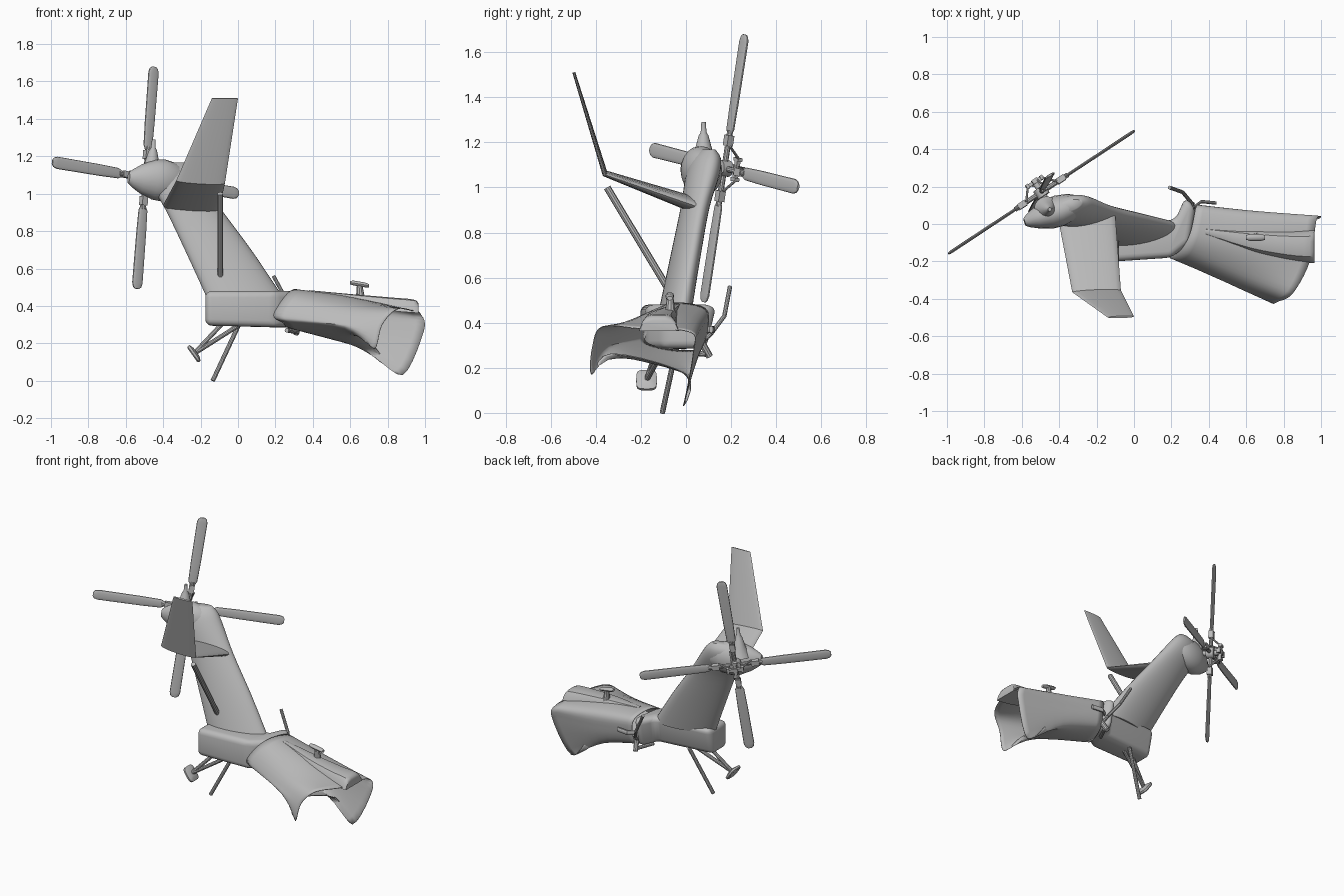
import bpy, bmesh, math
from mathutils import Vector as V

if "Cube" in bpy.data.objects:
    bpy.data.objects.remove(bpy.data.objects["Cube"])

paint = bpy.data.materials.new("plain_grey")
paint.diffuse_color = (0.5, 0.5, 0.5, 1)
paint.use_nodes = True
paint.node_tree.nodes["Principled BSDF"].inputs["Base Color"].default_value = paint.diffuse_color


def finish(name, bm, thick=0, angle=35):
    bmesh.ops.recalc_face_normals(bm, faces=bm.faces)
    me = bpy.data.meshes.new(name)
    bm.to_mesh(me)
    bm.free()
    me.materials.append(paint)
    ob = bpy.data.objects.new(name, me)
    bpy.context.collection.objects.link(ob)
    if thick:
        m = ob.modifiers.new("shell", 'SOLIDIFY')
        m.thickness = thick
    bpy.ops.object.select_all(action='DESELECT')
    ob.select_set(True)
    bpy.context.view_layer.objects.active = ob
    bpy.ops.object.shade_smooth_by_angle(angle=math.radians(angle))
    return ob


def loft(name, rings, caps=True, thick=0, angle=35):
    bm = bmesh.new()
    rows = [[bm.verts.new(p) for p in r] for r in rings]
    n = len(rows[0])
    for a, b in zip(rows, rows[1:]):
        for i in range(n):
            bm.faces.new((a[i], a[(i + 1) % n], b[(i + 1) % n], b[i]))
    if caps:
        bm.faces.new(rows[0])
        bm.faces.new(rows[-1])
    return finish(name, bm, thick, angle)


def oval(c, u, v, n=20, e=1.0):
    """Super-ellipse ring around c with half axes u and v."""
    c, u, v, out = V(c), V(u), V(v), []
    for i in range(n):
        a = 2 * math.pi * i / n
        f = lambda s: math.copysign(abs(s) ** e, s)
        out.append(c + u * f(math.cos(a)) + v * f(math.sin(a)))
    return out


def spline(a, b, c, d, t):
    return 0.5 * (2 * b + (c - a) * t + (2 * a - 5 * b + 4 * c - d) * t * t
                  + (3 * b - a - 3 * c + d) * t ** 3)


def smooth_ring(pts, k=5):
    p = [V(q) for q in pts]
    n = len(p)
    return [spline(p[i - 1], p[i], p[(i + 1) % n], p[(i + 2) % n], j / k)
            for i in range(n) for j in range(k)]


def smooth_rows(rows, k=5):
    r = [rows[0]] + rows + [rows[-1]]
    out = [[spline(*q, j / k) for q in zip(*r[i:i + 4])]
           for i in range(len(rows) - 1) for j in range(k)]
    return out + [rows[-1]]


def rod(name, p, q, r, r2=None, n=10):
    p, q = V(p), V(q)
    d = (q - p).normalized()
    u = d.orthogonal().normalized()
    w = d.cross(u)
    r2 = r if r2 is None else r2
    return loft(name, [oval(p, u * r, w * r, n), oval(q, u * r2, w * r2, n)])


def block(name, c, a, b, d):
    """Box around c with half axes a, b, d."""
    c, a, b, d = V(c), V(a), V(b), V(d)
    ring = lambda o: [o + a + b, o - a + b, o - a - b, o + a - b]
    return loft(name, [ring(c - d), ring(c + d)])


# broken boom shell, flaring to a ragged open end
boom = [
    [(.24, -.175, .31), (.19, -.18, .35), (.25, -.14, .45), (.30, -.05, .49), (.33, .085, .465),
     (.34, .1, .38), (.33, .07, .29), (.30, .0, .275), (.26, -.1, .285)],
    [(.57, -.335, .28), (.57, -.335, .32), (.60, -.28, .395), (.62, -.13, .445), (.64, .05, .415),
     (.64, .065, .31), (.62, .035, .205), (.6, -.03, .195), (.58, -.2, .235)],
    [(.73, -.42, .17), (.77, -.415, .30), (.85, -.37, .385), (.94, -.2, .375), (.975, .02, .36),
     (.995, .035, .27), (.88, -.01, .03), (.74, 0, .17), (.66, -.33, .262)]]
rows = smooth_rows([smooth_ring(r) for r in boom])
loft("boom_shell", rows, caps=False, thick=.004)

# raised spine cover, arched, flaring along the top of the boom
arch = [(-1, -.07), (-.85, -.03), (-.62, -.006), (-.3, 0), (.3, 0), (.62, -.006), (.85, -.03), (1, -.07)]
loft("spine_cover", smooth_rows([
    [V((x, y + h * a, z + b * s)) for a, b in arch]
    for x, y, h, z, s in ((.38, -.04, .02, .484, .5), (.62, -.09, .06, .462, .7),
                          (.82, -.115, .08, .445, 1), (.94, -.12, .088, .434, 1),
                          (.965, -.12, .088, .412, .7))], 3))

# rounded boom tip carrying the fin, its rear wall leaning with the fin
foot = [(-.175, -.205), (.2, -.18), (.3, -.1), (.33, .09), (.275, .152), (.22, .03), (-.175, 0)]
bm = bmesh.new()
f = bm.faces.new([bm.verts.new((x, y, .48)) for x, y in foot])
low = bmesh.ops.extrude_face_region(bm, geom=[f])["geom"]
for v in (g for g in low if isinstance(g, bmesh.types.BMVert)):
    v.co.z = .285 if v.co.x > 0 else .295
    if v.co.y > -.05:
        v.co.y -= .045
bmesh.ops.bevel(bm, geom=bm.edges[:], offset=.035, segments=4, affect='EDGES', profile=.5)
finish("boom_tip", bm)

# swept fin leaning backward
fin = []
for x0, x1, y, t, z, rot in ((-.165, .245, -.05, .065, .44, .17), (-.275, .085, -.005, .06, .68, .17),
                             (-.385, -.085, .04, .058, .91, .18), (-.47, -.19, .075, .068, 1.06, .22),
                             (-.46, -.24, .09, .056, 1.13, .28), (-.40, -.28, .1, .025, 1.168, .3)):
    h = (x1 - x0) / 2
    fin.append(oval(((x0 + x1) / 2, y, z), (h, h * math.tan(rot), 0), (-t * math.sin(rot), t, 0), 28))
loft("fin", smooth_rows(fin, 4), angle=50)

# gearbox fairing, pointed at its outer end
g0, g1 = V((-.585, .01, 1.085)), V((-.25, .12, 1.06))
side = (g1 - g0).cross(V((0, 0, 1))).normalized()
loft("gearbox_fairing", [
    oval(g0.lerp(g1, k), side * .085 * s, V((.01, 0, .112)) * s, 20) for k, s in
    ((0, .25), (.06, .42), (.2, .7), (.4, .95), (.55, 1), (.75, .85), (.92, .5), (1, .1))])
loft("beacon_cone", [oval((x, .078, z), (r, 0, 0), (0, r, 0), 16) for x, z, r in
                     ((-.465, 1.11, .07), (-.46, 1.17, .038), (-.455, 1.23, .022),
                      (-.453, 1.245, .013), (-.45, 1.29, .01))])

# bent stabilizer and its brace
stab = []
for a, b, n, t in (((-.40, -.0, .94), (-.10, .05, .915), (0, .35, 1), .035),
                   ((-.33, -.365, 1.07), (-.07, -.355, 1.055), (0, .6, .7), .014),
                   ((-.14, -.50, 1.51), (0, -.495, 1.51), (0, 1, .3), .006)):
    a, b = V(a), V(b)
    stab.append(oval((a + b) / 2, (b - a) / 2, V(n).normalized() * t, 20))
loft("stabilizer", stab)
rod("stabilizer_brace", (-.095, -.35, 1.0), (-.095, -.085, .56), .016)

# tail rotor: four blades on grips around a hub
hub = V((-.495, .17, 1.085))
up, across = V((.045, .09, .585)).normalized(), V((.5, .33, -.085)).normalized()
axis = across.cross(up).normalized()
if axis.y < 0:
    axis = -axis
for i, (d, w) in enumerate(((up, across), (across, up), (-up, across), (-across, up))):
    loft(f"rotor_blade_{i}", [oval(hub + d * r, w * .033 * s, axis * .008 * (.5 + s / 2), 16, .8)
                              for r, s in ((.15, .45), (.175, .85), (.3, .95), (.57, 1), (.592, .8), (.602, .4))])
    rod(f"blade_root_{i}", hub, hub + d * .17, .013)
    block(f"blade_grip_{i}", hub + d * .125, d * .024, w * .017, axis * .016)
    tip = hub + axis * .065 + d * .045
    block(f"spider_arm_{i}", hub + axis * .065 + d * .022, d * .024, w * .01, axis * .009)
    rod(f"pitch_link_{i}", tip + w * .012, hub + d * .1 + w * .02, .006)
    block(f"link_joint_{i}", tip, d * .008, w * .018, axis * .012)
rod("rotor_hub", hub - axis * .025, hub + axis * .025, .036, n=16)
rod("rotor_shaft", hub - axis * .12, hub + axis * .08, .016, n=12)

# tail skid with pad, braces and a long bumper rod
pad = V((-.235, -.175, .145))
for i, top in enumerate(((-.08, -.12, .31), (.01, -.09, .30))):
    rod(f"skid_brace_{i}", pad, top, .012)
loft("skid_pad", [oval(pad + V((.8, 0, .6)) * k, V((-.03, 0, .042)) * s, V((0, .046, 0)) * s, 20, .5)
                  for k, s in ((-.012, .85), (-.006, 1), (.006, 1), (.016, .5))])
rod("bumper_rod", (-.135, -.105, .0), (.005, -.04, .30), .012)

# antenna on the spine
rod("antenna_stem", (.655, -.07, .43), (.65, -.07, .51), .026, .015)
loft("antenna_head", [oval((x, -.072, z), (0, .018 * s, 0), (0, 0, .013 * s), 12)
                      for x, z, s in ((.60, .525, .7), (.62, .522, 1), (.68, .512, 1), (.70, .508, .7))])

# bent step and small fittings on the rear side
path = [(.19, .195, .56), (.26, .17, .43), (.31, .11, .35), (.33, .04, .29)]
for i in range(3):
    rod(f"step_{i}", path[i], path[i + 1], .01)
loft("side_handle", [oval((x, y, .37), (0, .009, 0), (0, 0, .016), 12)
                     for x, y in ((.32, .09), (.36, .12), (.44, .112))])
rod("lower_fitting", (.31, .105, .25), (.33, .06, .33), .016)
rod("lower_peg", (.26, -.02, .27), (.32, .09, .26), .012)
